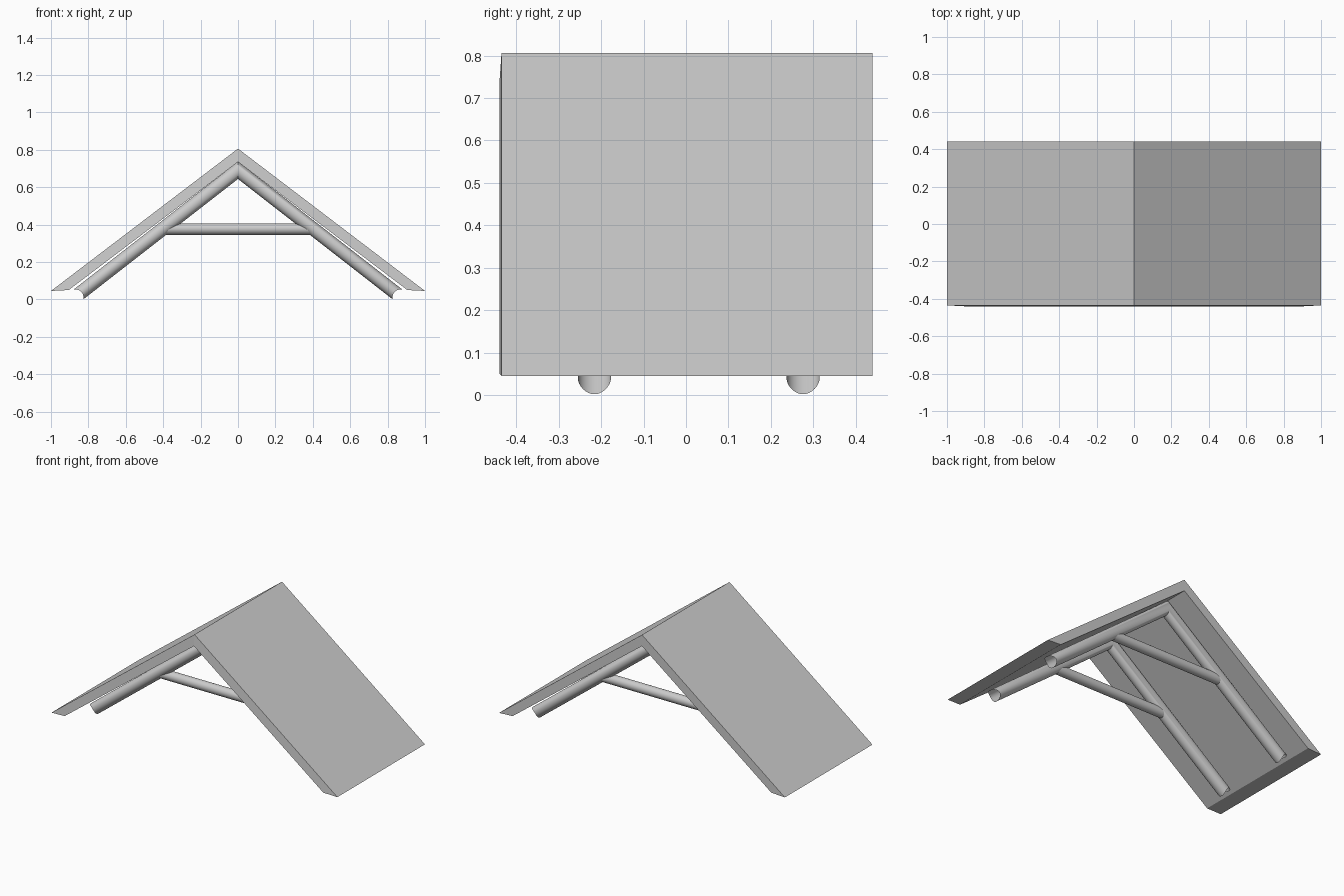
import bpy, math

if "Cube" in bpy.data.objects:
    bpy.data.objects.remove(bpy.data.objects["Cube"])

SIDES = 32
SLOPE = 0.778                      # rafter pitch
APEX_Z = 0.69                      # rafter axis height at the ridge
R_WIDE, R_DEEP = 0.039, 0.0365     # rafter radii (across y, across depth)


def make(name, verts, faces, smooth=False):
    mesh = bpy.data.meshes.new(name)
    mesh.from_pydata(verts, [], faces)
    ob = bpy.data.objects.new(name, mesh)
    bpy.context.collection.objects.link(ob)
    if smooth:
        bpy.ops.object.select_all(action='DESELECT')
        bpy.context.view_layer.objects.active = ob
        ob.select_set(True)
        bpy.ops.object.shade_smooth_by_angle(angle=math.radians(40))
    return ob


def tube(name, rings):
    """Open tube through a list of vertex rings."""
    verts = [v for ring in rings for v in ring]
    faces = []
    for k in range(len(rings) - 1):
        for i in range(SIDES):
            j = (i + 1) % SIDES
            a, b = k * SIDES, (k + 1) * SIDES
            faces.append((a + i, a + j, b + j, b + i))
    return make(name, verts, faces, True)


angles = [2 * math.pi * i / SIDES for i in range(SIDES)]

# Roof: chevron profile, underside edge slightly forward of the top edge
top = [(-1, 0.045), (0, 0.806), (1, 0.045)]
under = [(-0.905, 0.05), (0, 0.735), (0.905, 0.05)]
front = [(x, -0.435, z) for x, z in top] + [(x, -0.44, z) for x, z in under]
back = [(x, 0.44, z) for x, z in top + under]
make("roof", front + back, [
    (0, 3, 4, 1), (1, 4, 5, 2),            # front
    (6, 7, 10, 9), (7, 8, 11, 10),         # back
    (0, 1, 7, 6), (1, 2, 8, 7),            # top slopes
    (3, 9, 10, 4), (4, 10, 11, 5),         # undersides
    (0, 6, 9, 3), (2, 5, 11, 8),           # eaves
])

length = math.hypot(1, SLOPE)
dx, dz = 1 / length, -SLOPE / length       # direction down the rafter


def rafter_end(a, y, side):
    # coped end: the sides are scooped in, top and bottom reach further
    c = math.cos(a)
    s = 1.06 + c * c * (0.024 if c > 0 else 0.014)
    t = R_DEEP * c
    return (side * (s * dx - t * dz), y + R_WIDE * math.sin(a), APEX_Z + s * dz + t * dx)


for label, y in (("front", -0.216), ("back", 0.276)):
    # Pair of rafters mitred together at the ridge
    ridge = [(0, y + R_WIDE * math.sin(a), APEX_Z + R_DEEP / dx * math.cos(a)) for a in angles]
    tube(label + "_rafters", [[rafter_end(a, y, -1) for a in angles], ridge,
                              [rafter_end(a, y, 1) for a in angles]])

    # Collar tie, ends mitred into the rafters
    rings = []
    for side in (-1, 1):
        ring = []
        for a in angles:
            z = 0.375 + 0.03 * math.cos(a)
            ring.append((side * ((APEX_Z - z) / SLOPE - 0.01), y + 0.03 * math.sin(a), z))
        rings.append(ring)
    tube(label + "_collar_tie", rings)
